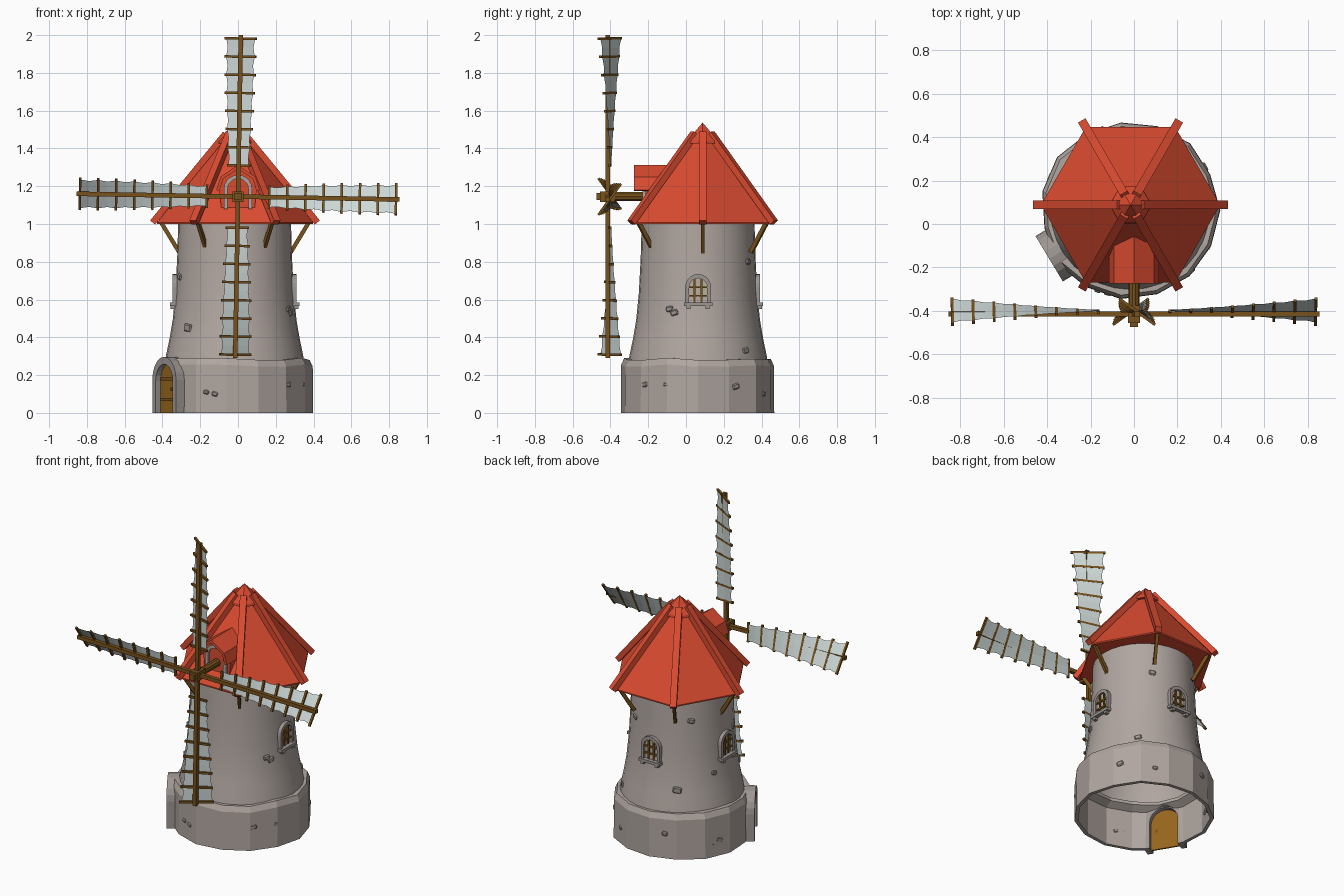
import bpy, bmesh, random
from math import sin, cos, pi, radians
from mathutils import Matrix, Vector

if "Cube" in bpy.data.objects:
    bpy.data.objects.remove(bpy.data.objects["Cube"])

random.seed(4)
I = Matrix.Identity(4)


def material(name, col):
    m = bpy.data.materials.new(name)
    m.diffuse_color = (*col, 1)
    m.use_nodes = True
    m.node_tree.nodes["Principled BSDF"].inputs["Base Color"].default_value = m.diffuse_color
    return m


STONE = material("stone", (0.44, 0.385, 0.355))
FRAME = material("frame_stone", (0.34, 0.305, 0.29))
RED = material("roof_red", (0.70, 0.07, 0.03))
WOOD = material("dark_wood", (0.19, 0.085, 0.012))
DOOR = material("door_wood", (0.30, 0.13, 0.012))
CLOTH = material("sail_cloth", (0.62, 0.70, 0.69))
PANE = material("window_pane", (0.50, 0.43, 0.33))


def build(name, mat, pieces, M=I, smooth=False, fix=True):
    """Join (verts, faces) pieces into one object."""
    vs, fs = [], []
    for v, f in pieces:
        n = len(vs)
        vs += [M @ Vector(p) for p in v]
        fs += [[i + n for i in face] for face in f]
    me = bpy.data.meshes.new(name)
    me.from_pydata(vs, [], fs)
    if fix:
        bm = bmesh.new()
        bm.from_mesh(me)
        bmesh.ops.recalc_face_normals(bm, faces=bm.faces)
        bm.to_mesh(me)
        bm.free()
    me.materials.append(mat)
    ob = bpy.data.objects.new(name, me)
    bpy.context.collection.objects.link(ob)
    if smooth:
        bpy.ops.object.select_all(action='DESELECT')
        ob.select_set(True)
        bpy.context.view_layer.objects.active = ob
        bpy.ops.object.shade_smooth_by_angle(angle=radians(35))
    return ob


def box(size, M=I):
    v = [M @ Vector((x * size[0] / 2, y * size[1] / 2, z * size[2] / 2))
         for x in (-1, 1) for y in (-1, 1) for z in (-1, 1)]
    return v, [(0, 1, 3, 2), (4, 6, 7, 5), (0, 4, 5, 1), (2, 3, 7, 6), (0, 2, 6, 4), (1, 5, 7, 3)]


def beam(p, q, w, h):
    """Bar from p to q, w wide sideways and h deep."""
    p, q = Vector(p), Vector(q)
    d = (q - p).normalized()
    s = d.cross(Vector((0, 0, 1)))
    s = s.normalized() if s.length > 1e-3 else Vector((1, 0, 0))
    R = Matrix((d, s, d.cross(s))).transposed().to_4x4()
    return box(((q - p).length, w, h), Matrix.Translation((p + q) / 2) @ R)


def lathe(prof, n, closed=False, jitter=0):
    v = []
    for k in range(n):
        a = 2 * pi * k / n
        dr, dz = random.uniform(-jitter, jitter), random.uniform(-jitter, jitter)
        v += [((r + dr) * cos(a), (r + dr) * sin(a), z + (dz if z > 0.1 else 0)) for r, z in prof]
    m = len(prof)
    f = [(k * m + i, (k + 1) % n * m + i, (k + 1) % n * m + (i + 1) % m, k * m + (i + 1) % m)
         for k in range(n) for i in range(m if closed else m - 1)]
    return v, f


def arch(w, spring, z0=0, n=10):
    """Arched outline (x, z), half width w, straight up to spring."""
    return [(w, z0)] + [(w * cos(pi * i / n), spring + w * sin(pi * i / n)) for i in range(n + 1)] + [(-w, z0)]


def strip(outer, inner, y0, y1):
    """Open band between two outlines, extruded along y."""
    v = [c for (a, b), (e, g) in zip(outer, inner)
         for c in ((a, y0, b), (e, y0, g), (e, y1, g), (a, y1, b))]
    n = len(outer)
    f = [(4 * i + j, 4 * i + (j + 1) % 4, 4 * i + 4 + (j + 1) % 4, 4 * i + 4 + j)
         for i in range(n - 1) for j in range(4)]
    return v, f + [(0, 1, 2, 3), (4 * n - 4, 4 * n - 3, 4 * n - 2, 4 * n - 1)]


def prism(pts, y0, y1):
    n = len(pts)
    v = [(a, y0, b) for a, b in pts] + [(a, y1, b) for a, b in pts]
    f = [(i, (i + 1) % n, (i + 1) % n + n, i + n) for i in range(n)]
    return v, f + [tuple(range(n)), tuple(range(n, 2 * n))]


C = Matrix.Translation((-0.018, 0.064, 0))    # tower axis
RC = Matrix.Translation((-0.016, 0.088, 0))   # roof axis


def facing(deg, z=0):
    """Local y points outward from the tower at this angle."""
    return C @ Matrix.Rotation(radians(deg - 90), 4, 'Z') @ Matrix.Translation((0, 0, z))


# Tower and base
build("tower", STONE, [lathe([(.37, .26), (.362, .31), (.345, .39), (.328, .49), (.314, .63),
                              (.304, .82), (.298, 1.03)], 32)], C, smooth=True)
base = build("base_wall", STONE, [lathe([(.388, 0), (.41, 0), (.408, .25), (.392, .285), (.34, .285),
                                         (.34, .265), (.386, .24)], 15, True, .007)], C)

# Door: cut opening, arched frame and panel
D = facing(211)
cutter = build("door_cutter", STONE, [prism(arch(.095, .17, -.05), .3, .5)], D)
cutter.hide_render = True
cutter.hide_viewport = True
cut = base.modifiers.new("door_opening", 'BOOLEAN')
cut.operation, cut.object, cut.solver = 'DIFFERENCE', cutter, 'EXACT'
build("door_frame", FRAME, [strip(arch(.122, .175), arch(.088, .17), .365, .435)], D)
build("door_panel", DOOR, [prism(arch(.09, .17), .395, .405)], D)
build("door_fittings", WOOD, [box((.15, .012, .016), Matrix.Translation((0, .408, z))) for z in (.07, .18)]
      + [box((.018, .03, .018), Matrix.Translation((-.055, .41, .125)))], D)

# Windows on three sides
for i, a in enumerate((0, 90, 180)):
    W = facing(a, .575)
    build(f"window_frame_{i}", FRAME, [strip(arch(.068, .092), arch(.048, .09), .295, .328),
                                       box((.15, .05, .018), Matrix.Translation((0, .318, 0)))]
          + [box((.022, .035, .02), Matrix.Translation((s * .05, .322, -.014))) for s in (-1, 1)], W)
    build(f"window_pane_{i}", PANE, [prism(arch(.05, .09), .306, .3135)], W)
    build(f"window_bars_{i}", WOOD, [box((.01, .01, .13), Matrix.Translation((x, .317, .07))) for x in (-.018, .018)]
          + [box((.095, .01, .01), Matrix.Translation((0, .318, z))) for z in (.045, .09)], W)

# Loose stones standing out of the walls: angle, height, wall radius
stones = []
for a, z, r in ((248, .11, .402), (255, .1, .4), (315, .15, .4), (335, .15, .4), (30, .14, .4), (60, .1, .4),
                (110, .16, .4), (150, .08, .4), (158, .1, .4), (222, .45, .334), (200, .72, .309),
                (332, .55, .322), (337, .53, .323), (60, .8, .305), (135, .85, .303), (120, .42, .34),
                (45, .33, .357), (160, .5, .327)):
    R = Matrix.Rotation(random.uniform(-.3, .3), 4, 'Y')
    s = random.uniform(.03, .055)
    stones.append(box((s, .03, s * .75), C.inverted() @ facing(a, z) @ Matrix.Translation((0, r - .008, 0)) @ R))
st = build("wall_stones", FRAME, stones, C)
b = st.modifiers.new("soft_corners", 'BEVEL')
b.width, b.segments = .006, 1

# Roof: six panels, ridge beams, cap
build("roof", RED, [lathe([(0, 1.0), (.413, 1.0), (.413, 1.008), (0, 1.52)], 6)], RC)
ridges, braces = [], []
for k in range(6):
    c, s = cos(k * pi / 3), sin(k * pi / 3)
    ridges.append(beam((.436 * c, .436 * s, 1.008), (.05 * c, .05 * s, 1.478), .04, .034))
    braces.append(beam((.295 * c, .295 * s, .85), (.395 * c, .395 * s, 1.015), .018, .022))
build("roof_ridges", RED, ridges, RC)
build("roof_cap", RED, [lathe([(0, 1.425), (.098, 1.425), (.095, 1.44), (0, 1.537)], 6)], RC)
build("roof_braces", WOOD, braces, RC)

# Dormer over the shaft
outer = [(.115, 1.18), (.092, 1.25), (0, 1.312), (-.092, 1.25), (-.115, 1.18)]
inner = [(.098, 1.175), (.078, 1.24), (0, 1.292), (-.078, 1.24), (-.098, 1.175)]
build("dormer_roof", RED, [strip(outer, inner, -.275, .03)])
build("dormer_wall", RED, [prism([(.085, 1.05)] + inner + [(-.085, 1.05)], -.215, 0)])
build("dormer_arch", STONE, [strip(arch(.075, 1.185, 1.08), arch(.055, 1.185, 1.08), -.23, -.2)])

# Shaft and hub
H = Matrix.Translation((0, 0, 1.145))
turn = Matrix.Rotation(pi / 2, 4, 'X')
build("shaft", WOOD, [lathe([(0, .1), (.025, .1), (.025, .44), (0, .44)], 10)], H @ turn, smooth=True)
build("hub", WOOD, [box((.056, .08, .056), Matrix.Translation((0, -.415, 0))),
                    box((.036, .03, .036), Matrix.Translation((0, -.46, 0)))], H)


# Four twisted sails
def chord(t):
    """Half chord and pitch at t along the sail (0 root, 1 tip)."""
    return .054 + .04 * t, radians(3 + 33 * t)


for k in range(4):
    S = H @ Matrix.Rotation(k * pi / 2 + radians(1), 4, 'Y')
    cv, bars = [], [beam((.0, -.415, 0), (.855, -.415, 0), .024, .024)]
    for i in range(15):
        t = i / 14
        r = .165 + .672 * t
        h, a = chord(t)
        e = h * (.9 if i % 2 else 1)
        cv += [(r, -.398 + s * e * sin(a), s * e * cos(a)) for s in (-1, 0, 1)]
        if i % 2 == 0:
            h += .008
            bars.append(beam((r, -.404 - h * sin(a), -h * cos(a)), (r, -.404 + h * sin(a), h * cos(a)), .013, .013))
    cf = [(3 * i + j, 3 * i + j + 3, 3 * i + j + 4, 3 * i + j + 1) for i in range(14) for j in (0, 1)]
    build(f"sail_cloth_{k}", CLOTH, [(cv, cf)], S, fix=False)
    build(f"sail_frame_{k}", WOOD, bars, S)
